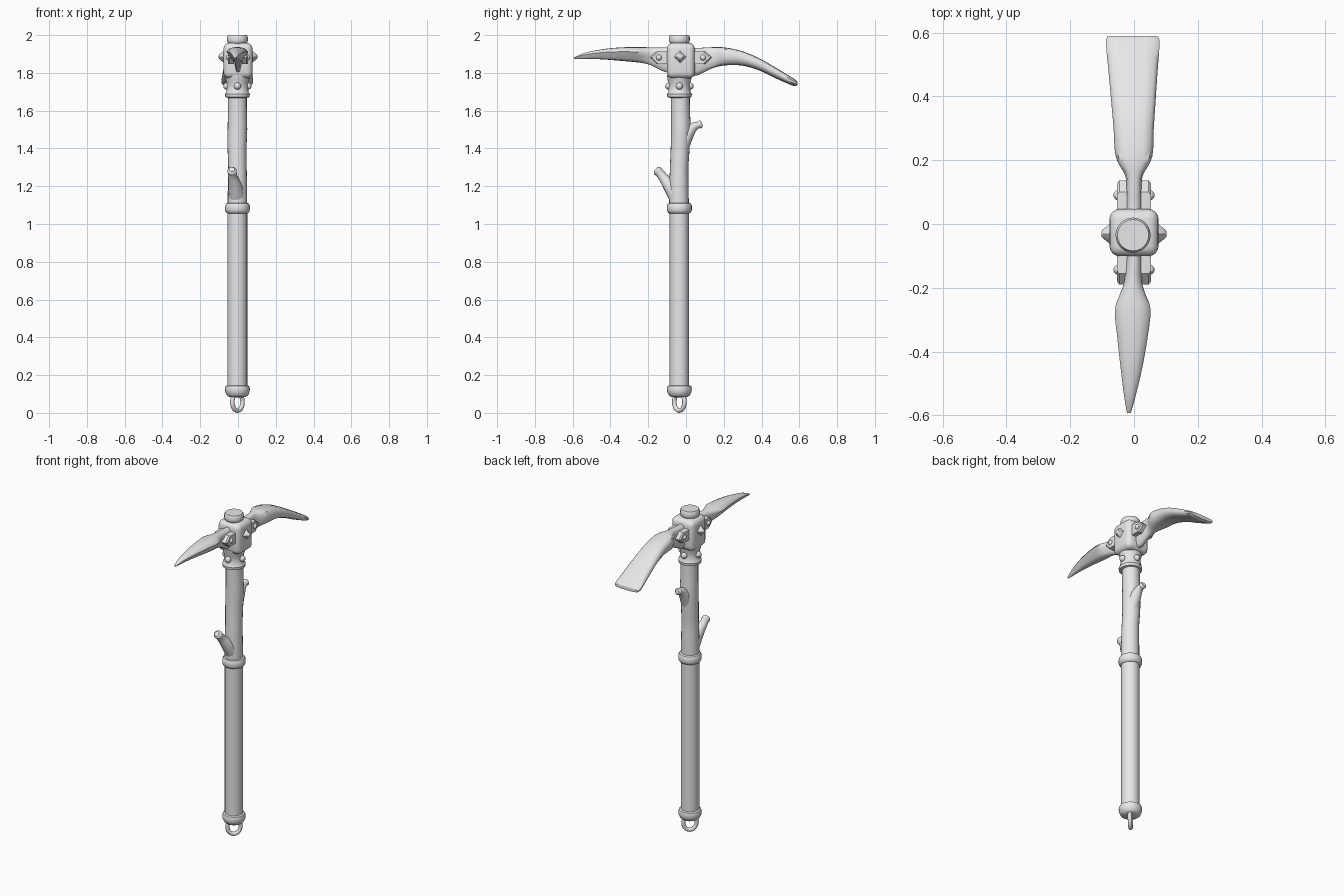
import bpy, bmesh, math
from mathutils import Vector, Matrix

old = bpy.data.objects.get("Cube")
if old:
    bpy.data.objects.remove(old, do_unlink=True)

GREY = (0.8, 0.8, 0.8, 1)
mat = bpy.data.materials.new("plain grey")
mat.use_nodes = True
mat.diffuse_color = GREY
mat.node_tree.nodes["Principled BSDF"].inputs["Base Color"].default_value = GREY

AX, AY = -0.003, -0.035      # shaft axis
HEAD_Z = 1.885


def finish(name, bm, angle=40):
    bmesh.ops.recalc_face_normals(bm, faces=bm.faces[:])
    mesh = bpy.data.meshes.new(name)
    bm.to_mesh(mesh)
    bm.free()
    mesh.materials.append(mat)
    ob = bpy.data.objects.new(name, mesh)
    bpy.context.collection.objects.link(ob)
    bpy.ops.object.select_all(action='DESELECT')
    ob.select_set(True)
    bpy.context.view_layer.objects.active = ob
    bpy.ops.object.shade_smooth_by_angle(angle=math.radians(angle))
    return ob


def loft(name, rings, closed=False, angle=40):
    """Skin a list of equal-length point rings."""
    bm = bmesh.new()
    loops = [[bm.verts.new(p) for p in ring] for ring in rings]
    n = len(loops[0])
    pairs = list(zip(loops, loops[1:])) + ([(loops[-1], loops[0])] if closed else [])
    for a, b in pairs:
        for i in range(n):
            j = (i + 1) % n
            bm.faces.new((a[i], a[j], b[j], b[i]))
    if not closed:
        bm.faces.new(loops[0])
        bm.faces.new(loops[-1])
    return finish(name, bm, angle)


def smooth_rows(rows, steps=4):
    """Catmull-Rom interpolation of rows of numbers."""
    out = []
    for i in range(len(rows) - 1):
        p = [rows[max(0, min(len(rows) - 1, i + k))] for k in (-1, 0, 1, 2)]
        for s in range(steps):
            t = s / steps
            out.append([b + t * (c - a) / 2 + t * t * (a - 2.5 * b + 2 * c - d / 2)
                        + t ** 3 * (1.5 * (b - c) + (d - a) / 2) for a, b, c, d in zip(*p)])
    return out + [list(rows[-1])]


def tube(name, rows, sides=16):
    """Rows are x, y, z, radius."""
    rows = smooth_rows(rows)
    pts = [Vector(r[:3]) for r in rows]
    rings = []
    for i, r in enumerate(rows):
        t = (pts[min(i + 1, len(pts) - 1)] - pts[max(i - 1, 0)]).normalized()
        u = t.cross(Vector((1, 0, 0))).normalized()
        v = t.cross(u)
        rings.append([pts[i] + r[3] * (math.cos(a) * u + math.sin(a) * v)
                      for a in (2 * math.pi * k / sides for k in range(sides))])
    return loft(name, rings)


def lathe(name, profile, sides=24):
    """Profile rows are radius, z."""
    return loft(name, [[(AX + r * math.cos(2 * math.pi * k / sides),
                         AY + r * math.sin(2 * math.pi * k / sides), z)
                        for k in range(sides)] for r, z in profile])


def blade(name, rows, section):
    """Rows are y, centre x, half width, top z, bottom z."""
    outline = section + [(-u, v) for u, v in reversed(section[1:-1])]
    return loft(name, [[(x + u * w, y, bot + v * (top - bot)) for u, v in outline]
                       for y, x, w, top, bot in smooth_rows(rows)], angle=50)


def rivet(name, loc, radius):
    bm = bmesh.new()
    bmesh.ops.create_uvsphere(bm, u_segments=12, v_segments=8, radius=radius,
                              matrix=Matrix.Translation(loc))
    return finish(name, bm, 60)


# Shaft: straight grip and knotted upper branch
lathe("grip", [(0.052, 0.12), (0.052, 1.09)])
tube("upper_shaft", [(AX, -0.037, 1.08, 0.052), (AX, -0.037, 1.2, 0.051),
                     (AX, -0.036, 1.3, 0.049), (AX - 0.002, -0.031, 1.4, 0.05),
                     (AX, -0.027, 1.5, 0.052), (AX, -0.029, 1.6, 0.05),
                     (AX, -0.03, 1.7, 0.05)], 20)
tube("front_twig", [(-0.005, -0.045, 1.14, 0.045), (-0.015, -0.085, 1.2, 0.036),
                    (-0.026, -0.118, 1.243, 0.026), (-0.03, -0.14, 1.27, 0.023),
                    (-0.032, -0.152, 1.282, 0.025), (-0.032, -0.161, 1.289, 0.015)])
tube("back_twig", [(0, -0.025, 1.4, 0.038), (0, 0.008, 1.475, 0.034),
                   (0, 0.04, 1.513, 0.024), (0, 0.065, 1.524, 0.018),
                   (0, 0.077, 1.527, 0.021), (0, 0.086, 1.529, 0.013)])

# Bands and collars
lathe("middle_band", [(0.05, 1.055), (0.06, 1.06), (0.066, 1.072), (0.066, 1.096),
                      (0.06, 1.108), (0.05, 1.112)])
lathe("end_cap", [(0.02, 0.082), (0.045, 0.085), (0.056, 0.093), (0.064, 0.11),
                  (0.066, 0.128), (0.062, 0.142), (0.05, 0.147)])
lathe("head_collar", [(0.05, 1.668), (0.064, 1.672), (0.066, 1.688), (0.058, 1.7),
                      (0.056, 1.745), (0.062, 1.762), (0.066, 1.79)])
lathe("top_cap", [(0.045, 1.93), (0.046, 1.955), (0.053, 1.962), (0.055, 1.972),
                  (0.055, 1.99), (0.049, 2.0)])
for i in range(4):
    a = math.pi / 2 * i
    rivet("collar_rivet", (AX + 0.056 * math.cos(a), AY + 0.056 * math.sin(a), 1.73), 0.019)

# Hanging loop, turned diagonally
rings = []
for i in range(28):
    a = 2 * math.pi * i / 28
    out = Vector((math.cos(a) * 0.7071, math.cos(a) * 0.7071, math.sin(a)))
    mid = Vector((AX, AY, 0.058)) + Vector((out.x * 0.038, out.y * 0.038, out.z * 0.046))
    side = Vector((0.7071, -0.7071, 0))
    rings.append([mid + 0.012 * (math.cos(b) * out + math.sin(b) * side)
                  for b in (2 * math.pi * k / 10 for k in range(10))])
loft("hanging_loop", rings, closed=True)

# Head block
bm = bmesh.new()
bmesh.ops.create_cube(bm, size=1, matrix=Matrix.Translation((0, -0.027, 1.865))
                      @ Matrix.Diagonal((0.154, 0.148, 0.188, 1)))
bmesh.ops.bevel(bm, geom=bm.edges[:], offset=0.032, segments=4, profile=0.5, affect='EDGES')
finish("head_block", bm)

# Blades
tang = [(-0.03, 0, 0.026, 1.935, 1.79)]
blade("pick_blade",
      tang + [(-0.11, 0, 0.026, 1.935, 1.805), (-0.18, -0.003, 0.028, 1.935, 1.838),
              (-0.22, -0.004, 0.04, 1.936, 1.85), (-0.27, -0.004, 0.056, 1.937, 1.857),
              (-0.36, -0.005, 0.047, 1.934, 1.865), (-0.45, -0.008, 0.034, 1.924, 1.872),
              (-0.54, -0.013, 0.018, 1.905, 1.874), (-0.592, -0.016, 0.006, 1.882, 1.873)],
      [(0, 1), (0.45, 0.97), (0.85, 0.85), (1, 0.68), (0.8, 0.45), (0.55, 0.2),
       (0.35, 0.04), (0, 0)])
blade("adze_blade",
      tang + [(0.05, 0, 0.026, 1.932, 1.785), (0.1, 0, 0.025, 1.934, 1.806),
              (0.15, 0, 0.027, 1.936, 1.828), (0.21, 0, 0.057, 1.934, 1.84),
              (0.3, -0.001, 0.063, 1.914, 1.838), (0.39, -0.002, 0.07, 1.876, 1.812),
              (0.48, -0.003, 0.077, 1.825, 1.769), (0.56, -0.004, 0.084, 1.776, 1.734),
              (0.578, -0.004, 0.083, 1.764, 1.73), (0.589, -0.004, 0.078, 1.755, 1.733)],
      [(0, 1), (0.5, 0.98), (0.85, 0.9), (1, 0.65), (1, 0.4), (0.85, 0.15),
       (0.5, 0.03), (0, 0)])

# Side straps, their rivets and the diamond studs
outline = [(-0.19, 0), (-0.155, 0.033), (0.1, 0.033), (0.137, 0), (0.1, -0.035), (-0.155, -0.035)]
for s in (-1, 1):
    loft("side_strap", [[(s * x, -0.027 + (y + 0.027) * k, 1.881 + z * k) for y, z in outline]
                        for x, k in ((0.02, 1), (0.046, 1), (0.053, 0.94))], angle=25)
    for y in (-0.143, 0.09):
        rivet("strap_rivet", (s * 0.049, y, 1.881), 0.016)
    bm = bmesh.new()
    bmesh.ops.create_cone(bm, cap_ends=True, segments=4, radius1=0.038, radius2=0.012, depth=0.032,
                          matrix=Matrix.Translation((s * 0.086, AY + 0.004, HEAD_Z))
                          @ Matrix.Rotation(s * math.pi / 2, 4, 'Y'))
    bmesh.ops.bevel(bm, geom=bm.edges[:], offset=0.004, segments=2, profile=0.5, affect='EDGES')
    finish("diamond_stud", bm, 30)
